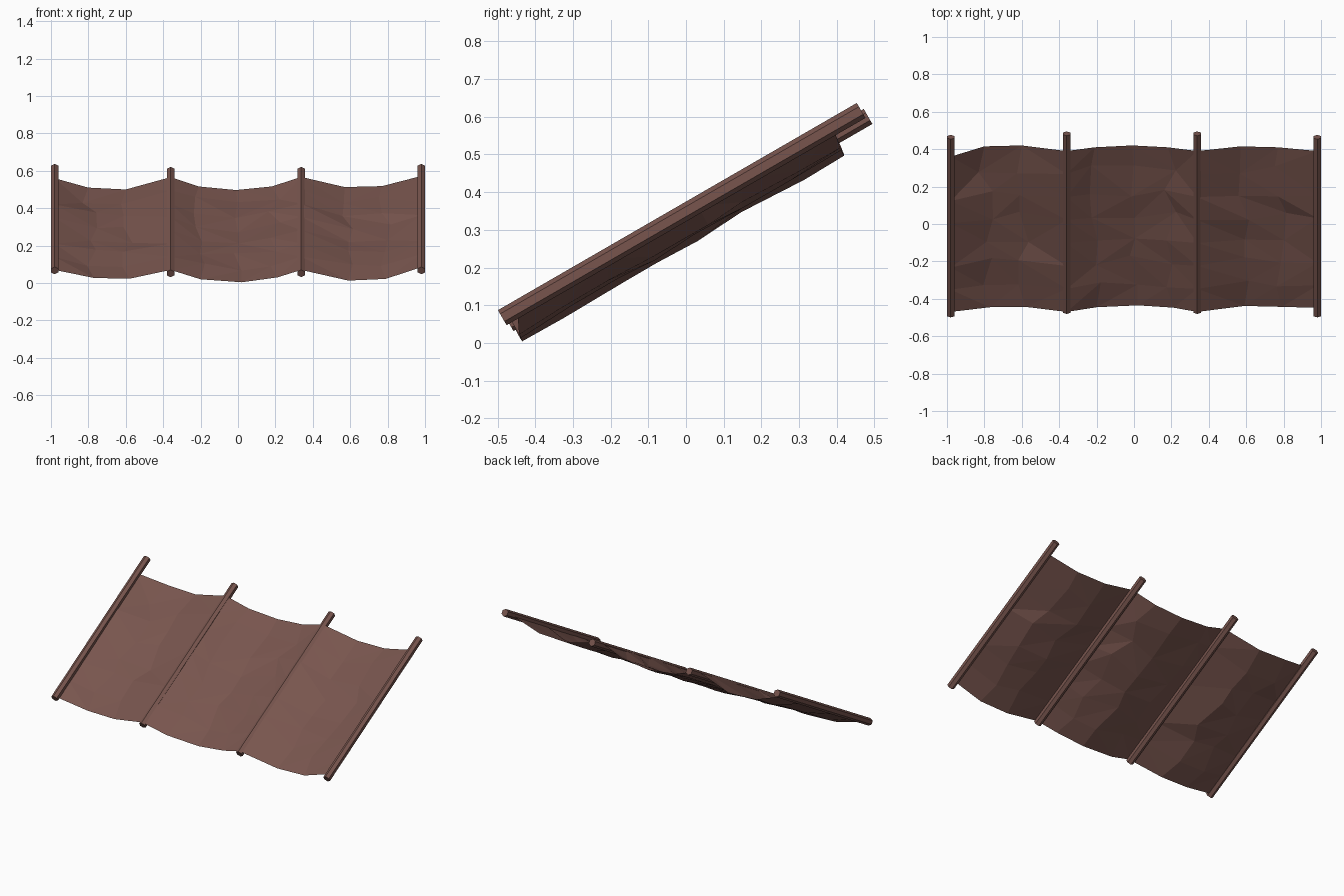
import bpy, bmesh, math, random
from mathutils import Matrix, Vector

cube = bpy.data.objects.get("Cube")
if cube:
    bpy.data.objects.remove(cube, do_unlink=True)

random.seed(4)
TILT = Matrix.Translation((0, 0, 0.33)) @ Matrix.Rotation(math.radians(30), 4, 'X')

brown = bpy.data.materials.new("dusty brown")
brown.use_nodes = True
colour = (0.188, 0.091, 0.076, 1)
brown.diffuse_color = colour
bsdf = brown.node_tree.nodes["Principled BSDF"]
bsdf.inputs["Base Color"].default_value = colour
bsdf.inputs["Roughness"].default_value = 0.9


def add_object(name, bm):
    mesh = bpy.data.meshes.new(name)
    bm.to_mesh(mesh)
    bm.free()
    mesh.materials.append(brown)
    obj = bpy.data.objects.new(name, mesh)
    bpy.context.collection.objects.link(obj)


# Hexagonal poles, ridge upwards, laid along the slope
def pole(name, x, along, height):
    bm = bmesh.new()
    bmesh.ops.create_cone(bm, cap_ends=True, segments=6,
                          radius1=0.023, radius2=0.023, depth=1.1)
    place = Matrix.Translation((x, along, height)) @ Matrix.Rotation(math.pi / 2, 4, 'X')
    bmesh.ops.transform(bm, matrix=TILT @ place, verts=bm.verts)
    add_object(name, bm)


pole("right_outer_pole", -0.98, -0.004, 0.016)
pole("right_inner_pole", -0.36, 0.004, -0.007)
pole("left_inner_pole", 0.338, 0.004, -0.007)
pole("left_outer_pole", 0.98, -0.004, 0.016)

# Sagging cloth: (x, y, z) along the lower and the upper hem
lower = [(-0.98, -0.47, 0.07), (-0.77, -0.445, 0.027), (-0.58, -0.443, 0.023),
         (-0.36, -0.47, 0.07), (-0.2, -0.445, 0.02), (0.02, -0.435, 0.004),
         (0.21, -0.447, 0.03), (0.338, -0.47, 0.07), (0.59, -0.438, 0.013),
         (0.79, -0.443, 0.022), (0.98, -0.448, 0.085)]
upper = [(-0.98, 0.36, 0.56), (-0.8, 0.415, 0.51), (-0.6, 0.42, 0.5),
         (-0.36, 0.39, 0.566), (-0.21, 0.41, 0.516), (-0.01, 0.42, 0.497),
         (0.18, 0.41, 0.516), (0.338, 0.39, 0.567), (0.57, 0.415, 0.513),
         (0.77, 0.41, 0.518), (0.98, 0.39, 0.572)]
ROWS = 7
SEAMS = (0, 3, 7, 10)
normal = TILT.to_3x3() @ Vector((0, 0, 1))

bm = bmesh.new()
grid = []
for r in range(ROWS + 1):
    row = []
    for c, (a, b) in enumerate(zip(lower, upper)):
        p = Vector(a).lerp(Vector(b), r / ROWS)
        # Crumple the inside of each panel, keeping hems and seams straight
        if 0 < r < ROWS and c not in SEAMS:
            p += normal * random.uniform(-0.004, 0.007)
            p.x += random.uniform(-0.04, 0.04)
            p += TILT.to_3x3() @ Vector((0, random.uniform(-0.03, 0.03), 0))
        row.append(bm.verts.new(p))
    grid.append(row)
for r in range(ROWS):
    for c in range(len(lower) - 1):
        p, q = grid[r][c], grid[r][c + 1]
        s, t = grid[r + 1][c + 1], grid[r + 1][c]
        if random.random() < 0.5:
            bm.faces.new((p, q, s))
            bm.faces.new((p, s, t))
        else:
            bm.faces.new((p, q, t))
            bm.faces.new((q, s, t))
add_object("cloth_canopy", bm)
